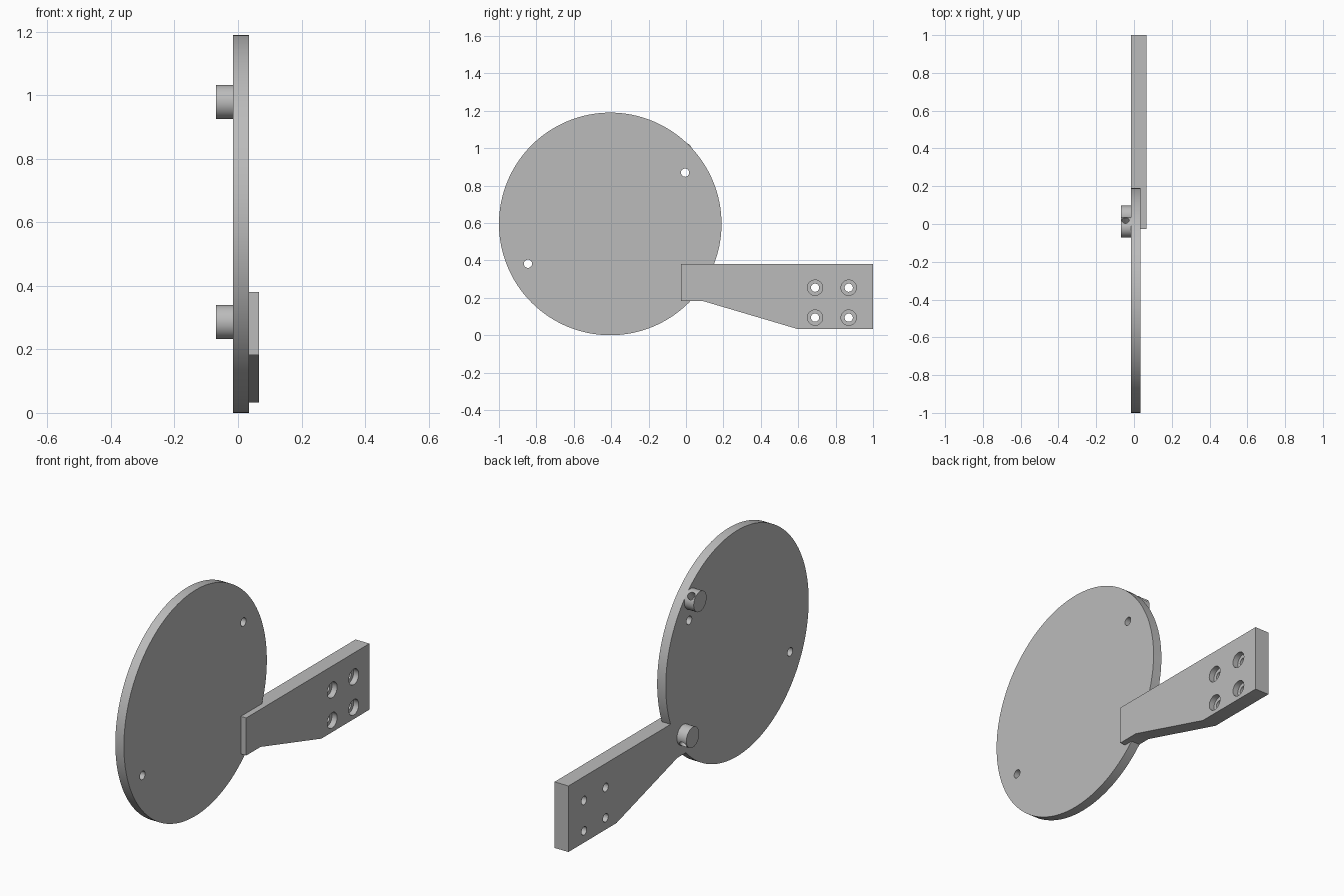
import bpy, bmesh, math
from mathutils import Matrix, Vector

if "Cube" in bpy.data.objects:
    bpy.data.objects.remove(bpy.data.objects["Cube"], do_unlink=True)

grey = bpy.data.materials.new("plain grey")
grey.use_nodes = True
grey.diffuse_color = (0.5, 0.5, 0.5, 1)
grey.node_tree.nodes["Principled BSDF"].inputs["Base Color"].default_value = (0.5, 0.5, 0.5, 1)

BACK, FACE, ARM_FACE = -0.015, 0.035, 0.066   # layers along x
CENTRE_Y, CENTRE_Z, RADIUS = -0.405, 0.595, 0.595


def make_object(name, bm):
    bmesh.ops.recalc_face_normals(bm, faces=bm.faces)
    mesh = bpy.data.meshes.new(name)
    bm.to_mesh(mesh)
    bm.free()
    mesh.materials.append(grey)
    obj = bpy.data.objects.new(name, mesh)
    bpy.context.collection.objects.link(obj)
    return obj


def rod(name, start, end, radius, sides=32):
    """Cylinder between two points."""
    start, end = Vector(start), Vector(end)
    axis = end - start
    turn = axis.to_track_quat('Z', 'Y').to_matrix().to_4x4()
    bm = bmesh.new()
    bmesh.ops.create_cone(bm, cap_ends=True, segments=sides, radius1=radius, radius2=radius,
                          depth=axis.length, matrix=Matrix.Translation((start + end) / 2) @ turn)
    return make_object(name, bm)


def x_rod(name, y, z, x0, x1, radius, sides=32):
    return rod(name, (x0, y, z), (x1, y, z), radius, sides)


def cut(obj, cutters):
    """Subtract the cutters, then discard them."""
    bpy.context.view_layer.objects.active = obj
    for cutter in cutters:
        cutter.hide_render = True
        mod = obj.modifiers.new("cut", 'BOOLEAN')
        mod.operation, mod.solver, mod.object = 'DIFFERENCE', 'EXACT', cutter
        bpy.ops.object.modifier_apply(modifier=mod.name)
        bpy.data.objects.remove(cutter, do_unlink=True)


def smooth(obj):
    bpy.ops.object.select_all(action='DESELECT')
    obj.select_set(True)
    bpy.context.view_layer.objects.active = obj
    bpy.ops.object.shade_smooth_by_angle(angle=math.radians(30))


# Round plate with two small through holes
disc = x_rod("disc", CENTRE_Y, CENTRE_Z, BACK, FACE, RADIUS, 128)
cut(disc, [x_rod("hole", y, z, -0.2, 0.2, 0.022) for y, z in ((-0.005, 0.869), (-0.845, 0.382))])
smooth(disc)

# Tapered arm: full thickness outside the disc, thin tongue over its face
outline = [(-0.026, 0.182), (0.093, 0.182), (0.6, 0.032), (1, 0.032), (1, 0.38), (-0.026, 0.38)]
bm = bmesh.new()
base = bm.faces.new([bm.verts.new((BACK, y, z)) for y, z in outline])
grown = bmesh.ops.extrude_face_region(bm, geom=[base])["geom"]
bmesh.ops.translate(bm, vec=(ARM_FACE - BACK, 0, 0),
                    verts=[v for v in grown if isinstance(v, bmesh.types.BMVert)])
arm = make_object("arm", bm)
cutters = [x_rod("disc_seat", CENTRE_Y, CENTRE_Z, -0.2, FACE, RADIUS, 128)]
# Four counterbored bolt holes
for y in (0.69, 0.87):
    for z in (0.094, 0.254):
        cutters.append(x_rod("counterbore", y, z, 0.036, 0.2, 0.041))
        cutters.append(x_rod("bolt_hole", y, z, -0.2, 0.2, 0.022))
cut(arm, cutters)
smooth(arm)

# Pegs on the back near the rim, each with a blind hole facing outwards
for name, degrees in (("upper_peg", 44.7), ("lower_peg", -34.6)):
    out = Vector((0, math.cos(math.radians(degrees)), math.sin(math.radians(degrees))))
    middle = Vector((0, CENTRE_Y, CENTRE_Z)) + out * 0.545
    peg = x_rod(name, middle.y, middle.z, -0.07, BACK, 0.0535, 48)
    middle.x = -0.045
    cut(peg, [rod("peg_hole", middle, middle + out * 0.1, 0.02)])
    smooth(peg)
